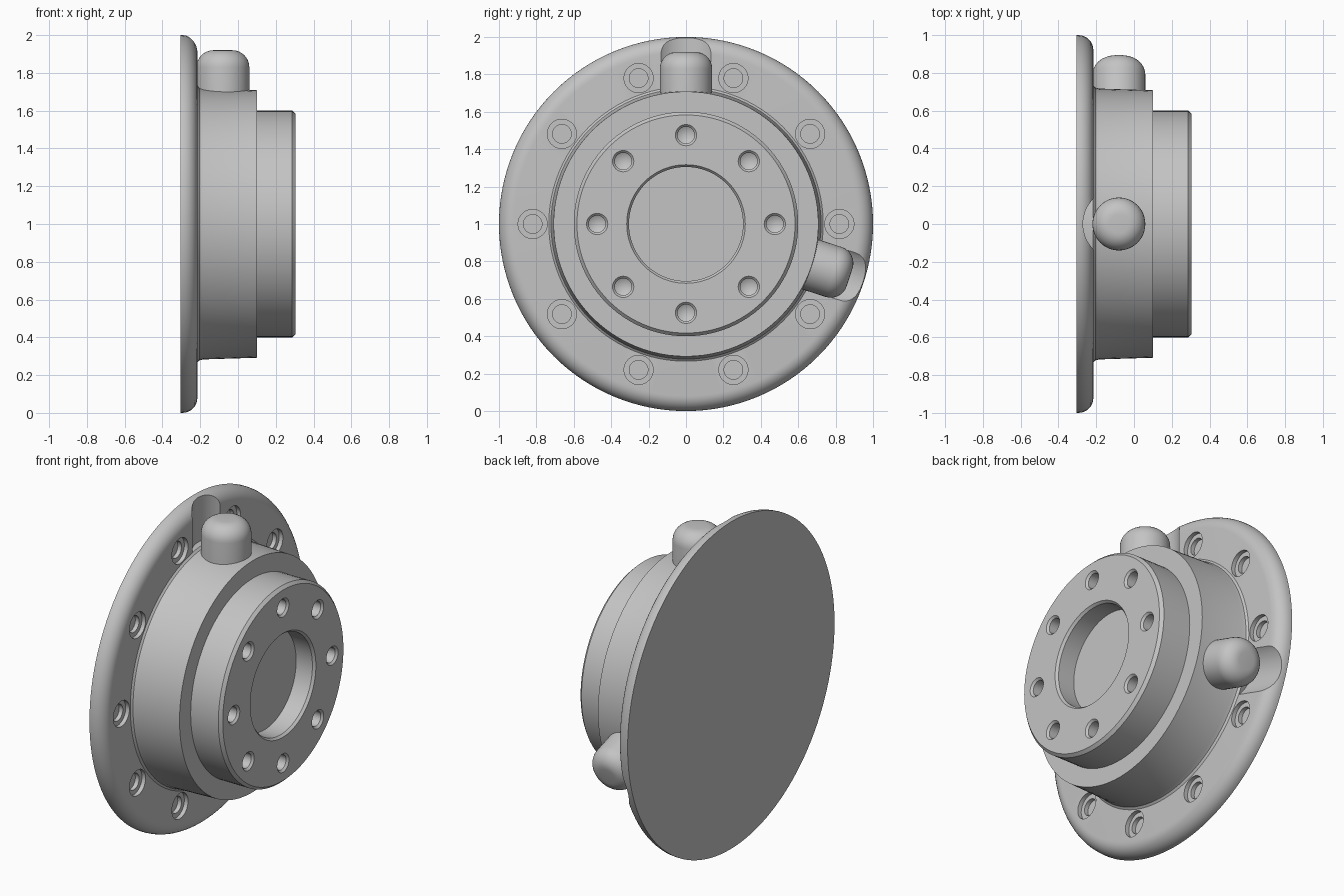
import bpy, bmesh
from math import pi, sin, cos, radians
from mathutils import Matrix

cube = bpy.data.objects.get("Cube")
if cube:
    bpy.data.objects.remove(cube, do_unlink=True)

grey = bpy.data.materials.new("plain_grey")
grey.use_nodes = True
colour = (0.55, 0.55, 0.55, 1)
grey.diffuse_color = colour
grey.node_tree.nodes["Principled BSDF"].inputs["Base Color"].default_value = colour

AXIS = Matrix.Translation((0, 0, 1))


def arc(cx, cr, radius, start, end, steps=8):
    """Points of an arc in the (along axis, radius) plane."""
    angles = [radians(start + (end - start) * i / steps) for i in range(steps + 1)]
    return [(cx + radius * cos(a), cr + radius * sin(a)) for a in angles]


def turned(name, profile, places, segments):
    """Revolve a profile about local x, once for every placement matrix."""
    bm = bmesh.new()
    for place in places:
        rings = []
        for x, r in profile:
            count = 1 if r == 0 else segments
            rings.append([bm.verts.new(place @ Matrix.Rotation(2 * pi * i / segments, 4, 'X')
                                       @ Matrix.Translation((x, r, 0)).translation)
                          for i in range(count)])
        for a, b in zip(rings, rings[1:]):
            for i in range(segments):
                j = (i + 1) % segments
                corners = [a[i % len(a)], a[j % len(a)], b[j % len(b)], b[i % len(b)]]
                bm.faces.new(list(dict.fromkeys(corners)))
    bmesh.ops.recalc_face_normals(bm, faces=bm.faces[:])
    mesh = bpy.data.meshes.new(name)
    bm.to_mesh(mesh)
    bm.free()
    mesh.materials.append(grey)
    obj = bpy.data.objects.new(name, mesh)
    bpy.context.collection.objects.link(obj)
    return obj


def select(obj):
    bpy.ops.object.select_all(action='DESELECT')
    obj.select_set(True)
    bpy.context.view_layer.objects.active = obj


def cut(obj, cutter):
    cutter.hide_render = True
    select(obj)
    mod = obj.modifiers.new("cut", 'BOOLEAN')
    mod.operation = 'DIFFERENCE'
    mod.solver = 'EXACT'
    mod.object = cutter
    bpy.ops.object.modifier_apply(modifier=mod.name)
    bpy.data.objects.remove(cutter, do_unlink=True)


def bolt_circle(count, radius):
    return [AXIS @ Matrix.Rotation(2 * pi * i / count, 4, 'X') @ Matrix.Translation((0, radius, 0))
            for i in range(count)]


# Placements whose local x points radially outwards
radial = [Matrix.Translation((-0.08, 0, 1)) @ Matrix.Rotation(radians(a), 4, 'X')
          @ Matrix.Rotation(pi / 2, 4, 'Z') for a in (90, -18)]

# Flange with a rounded rim
flange = turned("flange", [(-0.305, 0), (-0.305, 1), (-0.295, 1)]
                + arc(-0.295, 0.92, 0.08, 90, 0)[1:] + [(-0.215, 0)], [AXIS], 128)

# Clearance grooves behind the ports, and counterbored bolt holes
cut(flange, turned("groove_cutter", [(0.7, 0), (0.7, 0.19), (1.1, 0.19), (1.1, 0)], radial, 64))
cut(flange, turned("flange_hole_cutter", [(-0.265, 0), (-0.265, 0.05), (-0.24, 0.05),
                                          (-0.24, 0.078), (-0.1, 0.078), (-0.1, 0)],
                   bolt_circle(10, 0.82), 32))

# Stepped hub with a shallow central bore
hub = turned("hub", [(0.18, 0), (0.18, 0.305), (0.29, 0.305), (0.305, 0.317), (0.305, 0.583),
                     (0.287, 0.6), (0.1, 0.6), (0.1, 0.708), (-0.185, 0.717),
                     (-0.205, 0.722), (-0.216, 0.735), (-0.28, 0.72), (-0.28, 0)], [AXIS], 96)

# Drilled holes with conical ends
cut(hub, turned("hub_hole_cutter", [(0.18, 0), (0.205, 0.045), (0.293, 0.045), (0.305, 0.057),
                                    (0.35, 0.057), (0.35, 0)], bolt_circle(8, 0.475), 32))

# Round-ended radial ports
ports = turned("radial_ports", [(0.6, 0), (0.6, 0.14)] + arc(0.83, 0.05, 0.09, 90, 0) + [(0.92, 0)],
               radial, 48)

for part in (flange, hub, ports):
    select(part)
    bpy.ops.object.shade_smooth_by_angle(angle=radians(30))
